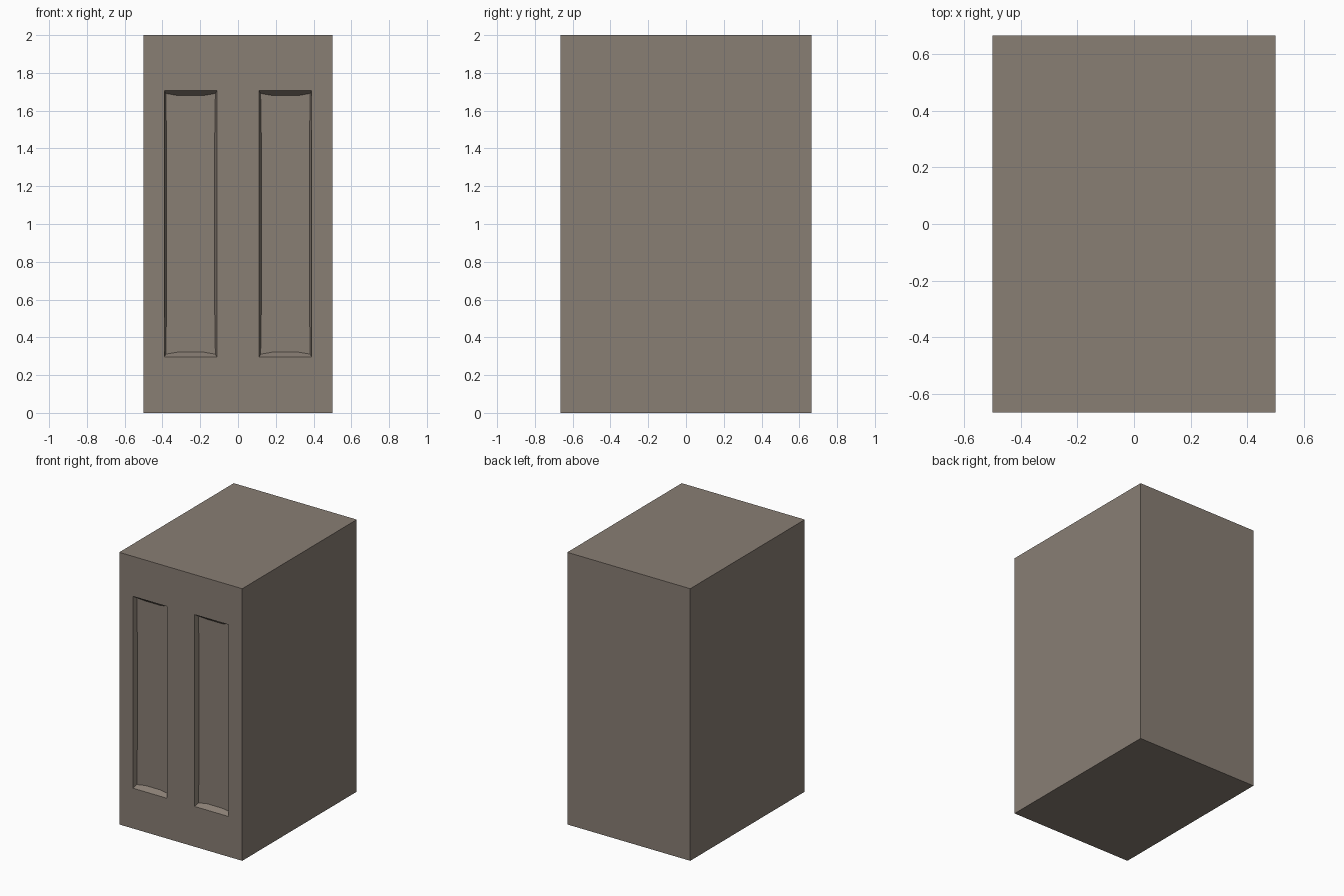
import bpy, bmesh

if "Cube" in bpy.data.objects:
    bpy.data.objects.remove(bpy.data.objects["Cube"])

HW, HD, H = 0.5, 0.665, 2.0      # half width, half depth, height
DEPTH = 0.035                    # recess depth
XS = [-HW, -0.39, -0.112, 0.112, 0.39, HW]
ZS = [0, 0.296, 1.706, H]

bm = bmesh.new()

# front grid: frame cells around two tall panel cells
grid = [[bm.verts.new((x, -HD, z)) for x in XS] for z in ZS]
cells = {}
for r in range(len(ZS) - 1):
    for c in range(len(XS) - 1):
        cells[r, c] = bm.faces.new((grid[r][c], grid[r][c + 1],
                                    grid[r + 1][c + 1], grid[r + 1][c]))

# block body: extrude the border loop backwards and cap it
border = [e for e in bm.edges if e.is_boundary]
ext = bmesh.ops.extrude_edge_only(bm, edges=border)["geom"]
bmesh.ops.translate(bm, vec=(0, 2 * HD, 0),
                    verts=[g for g in ext if isinstance(g, bmesh.types.BMVert)])
bmesh.ops.holes_fill(bm, edges=[e for e in bm.edges if e.is_boundary], sides=0)


def recess(face):
    """Replace a cell by sloped walls and a floor with slightly bowed edges."""
    outer = list(face.verts)
    x0, x1 = outer[0].co.x, outer[1].co.x
    z0, z1 = outer[0].co.z, outer[2].co.z
    bm.faces.remove(face)
    y = -HD + DEPTH
    cx, cz = 0.008, 0.015        # inset at the corners
    mx, mz = 0.012, 0.027        # inset along the middles
    dx, dz = (x1 - x0) * 0.28, (z1 - z0) * 0.2
    ring = [(x0 + cx, z0 + cz), (x0 + dx, z0 + mz), (x1 - dx, z0 + mz),
            (x1 - cx, z0 + cz), (x1 - mx, z0 + dz), (x1 - mx, z1 - dz),
            (x1 - cx, z1 - cz), (x1 - dx, z1 - mz), (x0 + dx, z1 - mz),
            (x0 + cx, z1 - cz), (x0 + mx, z1 - dz), (x0 + mx, z0 + dz)]
    inner = [bm.verts.new((x, y, z)) for x, z in ring]
    bm.faces.new(inner)
    for i in range(4):
        span = [inner[(3 * i + k) % 12] for k in range(4)]
        bm.faces.new([outer[i], outer[(i + 1) % 4]] + span[::-1])


for col in (1, 3):
    recess(cells[1, col])

bmesh.ops.recalc_face_normals(bm, faces=bm.faces)
mesh = bpy.data.meshes.new("panelled_block")
bm.to_mesh(mesh)
bm.free()
block = bpy.data.objects.new("panelled_block", mesh)
bpy.context.collection.objects.link(block)

# warm grey stone
stone = bpy.data.materials.new("stone")
stone.diffuse_color = (0.25, 0.21, 0.175, 1)
stone.use_nodes = True
stone.node_tree.nodes["Principled BSDF"].inputs["Base Color"].default_value = stone.diffuse_color
mesh.materials.append(stone)
